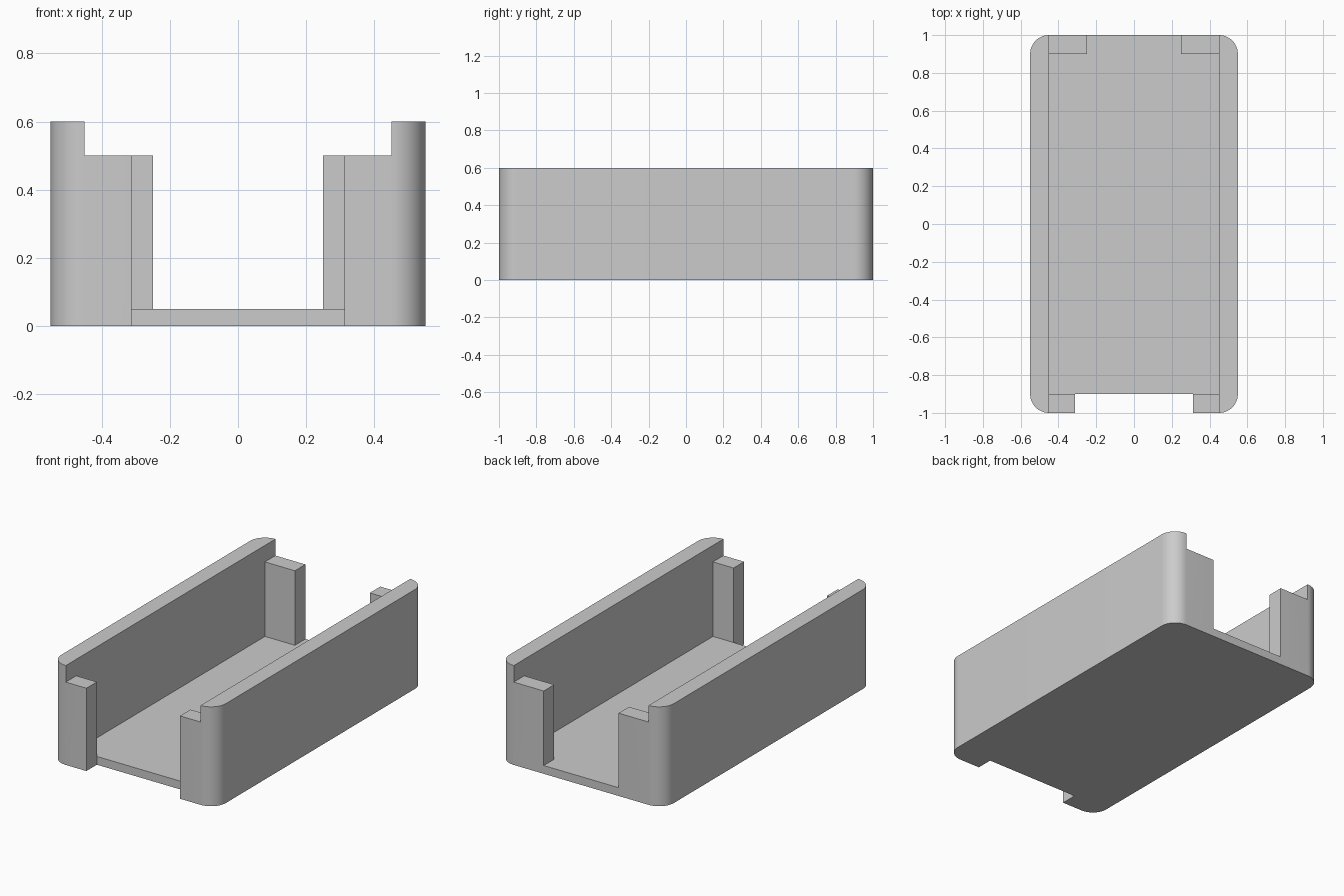
import bpy
import bmesh
from math import cos, sin, pi, radians

cube = bpy.data.objects.get("Cube")
if cube:
    bpy.data.objects.remove(cube, do_unlink=True)

HALF_W, HALF_L, HEIGHT = 0.55, 1.0, 0.6
WALL, FLOOR, LIP_TOP = 0.1, 0.05, 0.5
INNER_W, INNER_L = HALF_W - WALL, HALF_L - WALL
FRONT_GAP, BACK_GAP = 0.3125, 0.25
OVER = 0.2
ARC_STEPS = 16

grey = bpy.data.materials.new("plain grey")
grey.use_nodes = True
colour = (0.6, 0.6, 0.6, 1)
grey.diffuse_color = colour
grey.node_tree.nodes["Principled BSDF"].inputs["Base Color"].default_value = colour


def prism(name, outline, z0, z1):
    """Extrude a flat outline from z0 up to z1."""
    bm = bmesh.new()
    base = bm.faces.new([bm.verts.new((x, y, z0)) for x, y in outline])
    top = bmesh.ops.extrude_face_region(bm, geom=[base])
    verts = [g for g in top["geom"] if isinstance(g, bmesh.types.BMVert)]
    bmesh.ops.translate(bm, verts=verts, vec=(0, 0, z1 - z0))
    bmesh.ops.recalc_face_normals(bm, faces=bm.faces[:])
    mesh = bpy.data.meshes.new(name)
    bm.to_mesh(mesh)
    bm.free()
    mesh.materials.append(grey)
    obj = bpy.data.objects.new(name, mesh)
    bpy.context.collection.objects.link(obj)
    return obj


def cut(body, name, half_w, y0, y1, z0):
    """Subtract a centred box that runs out through the top."""
    outline = [(-half_w, y0), (half_w, y0), (half_w, y1), (-half_w, y1)]
    cutter = prism(name, outline, z0, HEIGHT + OVER)
    cutter.hide_render = True
    mod = body.modifiers.new(name, "BOOLEAN")
    mod.operation, mod.solver, mod.object = "DIFFERENCE", "EXACT", cutter
    bpy.context.view_layer.objects.active = body
    bpy.ops.object.modifier_apply(modifier=mod.name)
    bpy.data.objects.remove(cutter, do_unlink=True)


# Solid block with rounded upright corners
outline = []
for quarter, (sx, sy) in enumerate([(1, 1), (-1, 1), (-1, -1), (1, -1)]):
    for i in range(ARC_STEPS + 1):
        a = (quarter + i / ARC_STEPS) * pi / 2
        outline.append((sx * INNER_W + WALL * cos(a), sy * INNER_L + WALL * sin(a)))
tray = prism("open_tray", outline, 0, HEIGHT)

# Cavity, lowered end lips, back opening and front notch through the floor
cut(tray, "cavity", INNER_W, -INNER_L, INNER_L, FLOOR)
cut(tray, "lip_step", INNER_W, -HALF_L - OVER, HALF_L + OVER, LIP_TOP)
cut(tray, "back_opening", BACK_GAP, INNER_L - OVER, HALF_L + OVER, FLOOR)
cut(tray, "front_notch", FRONT_GAP, -HALF_L - OVER, -INNER_L, -OVER)

# Smooth corners, crisp edges
bpy.ops.object.select_all(action="DESELECT")
tray.select_set(True)
bpy.context.view_layer.objects.active = tray
bpy.ops.object.shade_smooth_by_angle(angle=radians(30))
